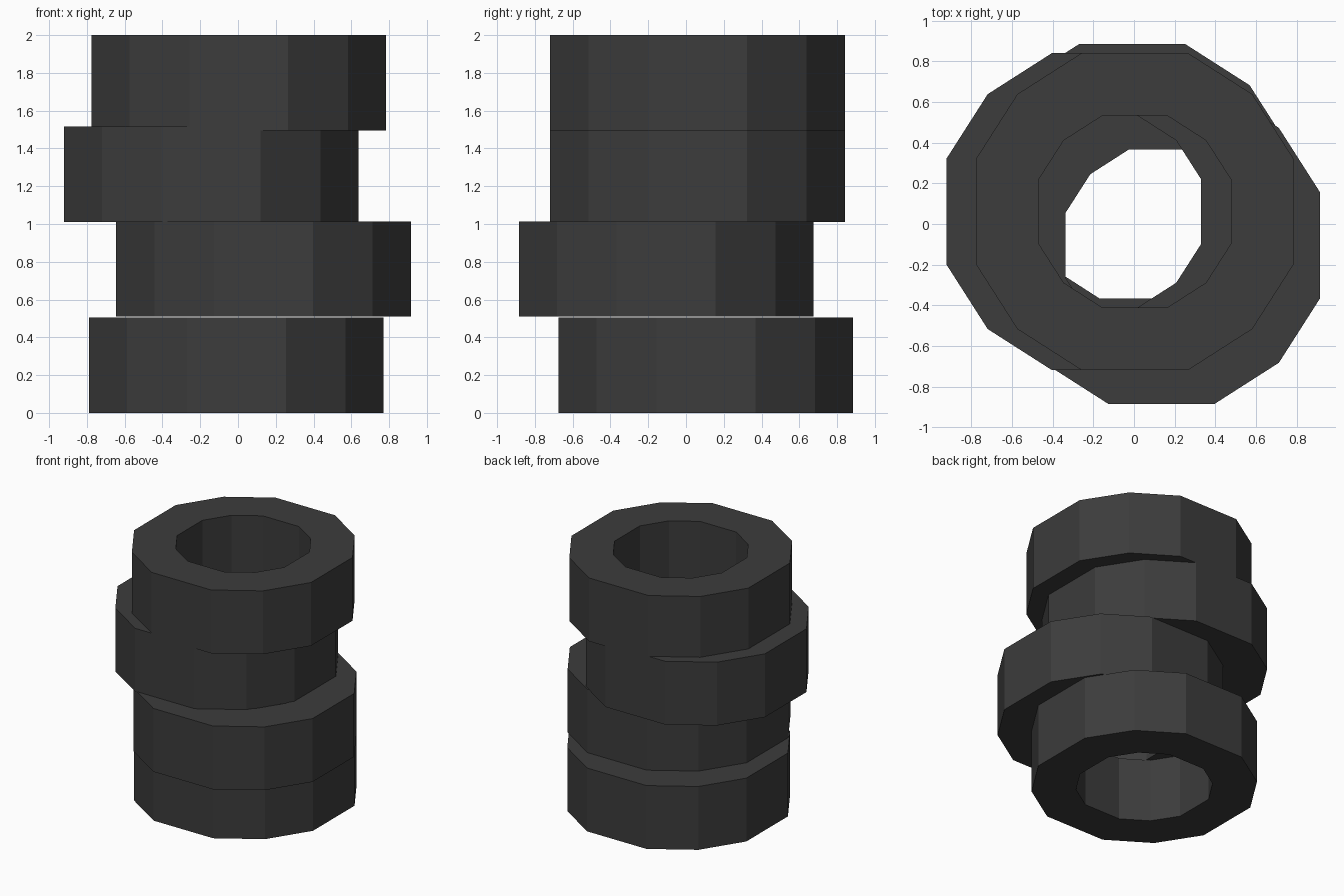
import bpy, bmesh

if "Cube" in bpy.data.objects:
    bpy.data.objects.remove(bpy.data.objects["Cube"])

rubber = bpy.data.materials.new("dark_rubber")
rubber.diffuse_color = (0.045, 0.045, 0.045, 1)
rubber.use_nodes = True
rubber.node_tree.nodes["Principled BSDF"].inputs["Base Color"].default_value = rubber.diffuse_color

HEIGHT = 0.505


def outline(a, b, c):
    """Twelve-sided rounded outline, one quarter turned four times."""
    pts, quarter = [], [(a, b), (c, c), (b, a)]
    for _ in range(4):
        pts += quarter
        quarter = [(-y, x) for x, y in quarter]
    return pts


OUTER = outline(0.78, 0.262, 0.578)
INNER = outline(0.4725, 0.159, 0.35)


def tyre(name, cx, cy, z0):
    bm = bmesh.new()

    def loop(pts, z):
        return [bm.verts.new((x + cx, y + cy, z)) for x, y in pts]

    # Loops around the square cross-section, bridged in a ring
    loops = [loop(OUTER, z0), loop(OUTER, z0 + HEIGHT),
             loop(INNER, z0 + HEIGHT), loop(INNER, z0)]
    n = len(OUTER)
    for k in range(4):
        p, q = loops[k], loops[(k + 1) % 4]
        for i in range(n):
            j = (i + 1) % n
            bm.faces.new((p[i], p[j], q[j], q[i]))
    bmesh.ops.recalc_face_normals(bm, faces=bm.faces[:])
    me = bpy.data.meshes.new(name)
    bm.to_mesh(me)
    bm.free()
    me.materials.append(rubber)
    ob = bpy.data.objects.new(name, me)
    bpy.context.collection.objects.link(ob)


# Stack of four offset tyres
tyre("tyre_bottom", -0.009, 0.105, 0.0)
tyre("tyre_lower_middle", 0.135, -0.105, 0.509)
tyre("tyre_upper_middle", -0.142, 0.061, 1.01)
tyre("tyre_top", 0.004, 0.061, 1.495)
